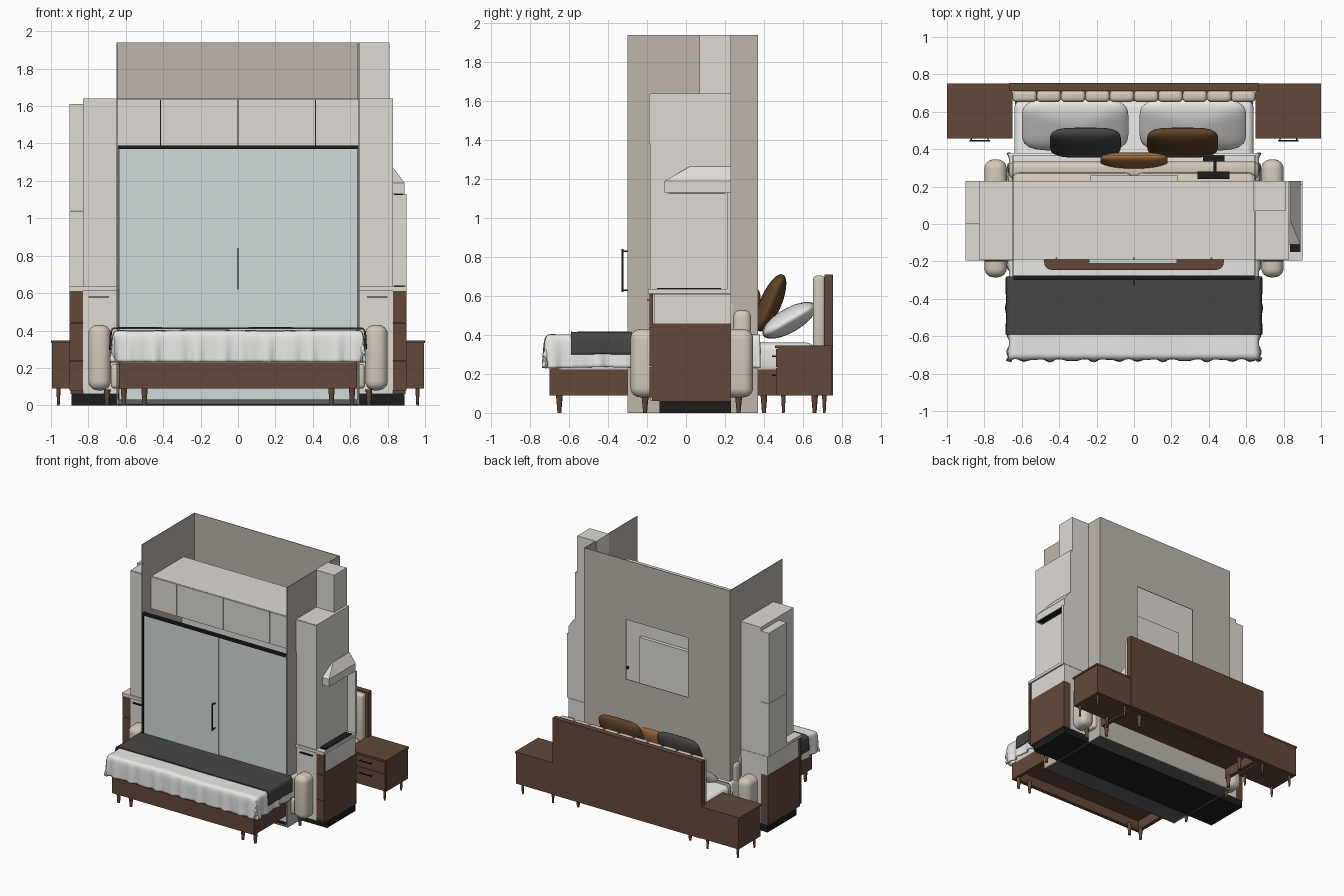
import bpy, bmesh, math
from mathutils import Matrix, Vector

if "Cube" in bpy.data.objects:
    bpy.data.objects.remove(bpy.data.objects["Cube"])

def mat(name, r, g, b):
    m = bpy.data.materials.new(name)
    m.diffuse_color = tuple((c / 255) ** 2.2 for c in (r, g, b)) + (1,)
    m.use_nodes = True
    m.node_tree.nodes["Principled BSDF"].inputs["Base Color"].default_value = m.diffuse_color
    return m

WOOD = mat("walnut", 98, 74, 61); CAB = mat("cabinet_paint", 222, 218, 212)
WALL = mat("wall_paint", 188, 181, 171); GLASS = mat("frosted_glass", 208, 217, 217)
BLACK = mat("black_metal", 34, 34, 34); SOFA = mat("sofa_fabric", 208, 199, 185)
WHITE = mat("bedding", 232, 231, 228); DARK = mat("dark_throw", 74, 72, 71)
TAN = mat("tan_leather", 160, 108, 66); BROWN = mat("brown_fabric", 98, 70, 44)
GREY = mat("tray_grey", 95, 95, 95)

def finish(name, bm, m, smooth=False):
    bmesh.ops.recalc_face_normals(bm, faces=bm.faces)
    me = bpy.data.meshes.new(name)
    bm.to_mesh(me); bm.free()
    ob = bpy.data.objects.new(name, me)
    bpy.context.collection.objects.link(ob)
    me.materials.append(m)
    if smooth:
        bpy.context.view_layer.objects.active = ob
        ob.select_set(True)
        bpy.ops.object.shade_smooth_by_angle(angle=math.radians(50))
        ob.select_set(False)
    return ob

def box(name, m, x0, x1, y0, y1, z0, z1, r=0.0, seg=4):
    bm = bmesh.new()
    bmesh.ops.create_cube(bm, size=1)
    for v in bm.verts:
        v.co = (x0 + (v.co.x + .5) * (x1 - x0), y0 + (v.co.y + .5) * (y1 - y0), z0 + (v.co.z + .5) * (z1 - z0))
    if r:
        bmesh.ops.bevel(bm, geom=bm.edges[:], offset=r, segments=seg, profile=.5, affect='EDGES')
    return finish(name, bm, m, bool(r))

def pair(name, m, x0, x1, *rest, **kw):
    box("right_" + name, m, x0, x1, *rest, **kw)
    box("left_" + name, m, -x1, -x0, *rest, **kw)

def leg(name, x, y, h, r=.014):
    bm = bmesh.new()
    bmesh.ops.create_cone(bm, cap_ends=True, segments=12, radius1=r * .55, radius2=r, depth=h,
                          matrix=Matrix.Translation((x, y, h / 2)))
    finish(name, bm, WOOD, True)

def pillow(name, m, c, hx, hy, t, tilt):
    bm = bmesh.new()
    bmesh.ops.create_uvsphere(bm, u_segments=48, v_segments=20, radius=1)
    rot = Matrix.Rotation(math.radians(tilt), 3, 'X')
    for v in bm.verts:
        x, y, z = v.co
        rho = math.hypot(x, y)
        if rho > 1e-5:
            k = (abs(x / rho) ** 5 + abs(y / rho) ** 5) ** -.2
            x, y = x * k, y * k
        v.co = rot @ Vector((x * hx, y * hy, z * t)) + Vector(c)
    finish(name, bm, m, True)

def cloth(name, m, hw, y0, y1, top, drop, foot, amp, thick):
    # draped sheet: flat top, wavy overhang at both sides and (optionally) the foot
    bm = bmesh.new()
    nx, ny = 110, 80
    ya = y0 - (drop if foot else 0)
    g = []
    for j in range(ny + 1):
        for i in range(nx + 1):
            u = -(hw + drop) + 2 * (hw + drop) * i / nx
            w = ya + (y1 - ya) * j / ny
            ox, oy = max(0, abs(u) - hw), max(0, y0 - w)
            out = lambda o, t: .022 * (1 - math.exp(-o / .022)) + amp * (o / drop) * (
                math.sin(t * 52) + .6 * math.sin(t * 83 + 1))
            x = math.copysign(min(abs(u), hw) + (out(ox, w) if ox else 0), u)
            y = max(w, y0) - (out(oy, u) if oy else 0)
            o = max(ox, oy)
            z = top - max(0, o - .022 * (1 - math.exp(-o / .022))) + .003 * math.sin(u * 9) * math.sin(w * 11)
            g.append(bm.verts.new((x, y, z)))
    n = nx + 1
    for j in range(ny):
        for i in range(nx):
            bm.faces.new((g[j*n+i], g[j*n+i+1], g[(j+1)*n+i+1], g[(j+1)*n+i]))
    ob = finish(name, bm, m, True)
    s = ob.modifiers.new("thickness", 'SOLIDIFY'); s.thickness = thick; s.offset = 0

# Room shell: thin side walls, back wall with a window opening
pair("side_wall", WALL, .645, .65, -.30, .37, 0, 1.94)
for nm, x0, x1, z0, z1 in (("lower", -.65, .65, 0, .98), ("upper", -.65, .65, 1.46, 1.94),
                           ("west", -.65, -.276, .98, 1.46), ("east", .276, .65, .98, 1.46)):
    box("back_wall_" + nm, WALL, x0, x1, .365, .37, z0, z1)
box("shower_tray", GREY, -.65, .65, -.30, .37, .004, .03)

# Sliding glass front
box("glass_panel_left", GLASS, -.635, .03, -.29, -.285, .03, 1.375)
box("glass_panel_right", GLASS, .02, .64, -.283, -.278, .03, 1.375)
box("glass_top_rail", BLACK, -.65, .645, -.30, -.275, 1.37, 1.39)
box("glass_bottom_rail", BLACK, -.65, .645, -.30, -.275, .02, .032)
pair("glass_side_rail", BLACK, .638, .648, -.30, -.28, .03, 1.38)
box("glass_handle", BLACK, -.004, .004, -.33, -.322, .62, .84)
for z in (.63, .83):
    box("glass_handle_post", BLACK, -.003, .003, -.325, -.288, z - .004, z + .004)

# Shower mixer
box("mixer_shelf", BLACK, .34, .51, .24, .28, 1.0, 1.015)
box("mixer_arm", BLACK, .425, .44, .28, .345, 1.0, 1.015)
box("mixer_body", BLACK, .37, .485, .335, .365, .985, 1.03)

# Upper cabinets with four doors
box("upper_cabinet", CAB, -.83, .83, -.18, .23, 1.38, 1.64)
for i in range(4):
    x = -.83 + .415 * i
    box("upper_door", CAB, x + .002, x + .413, -.19, -.178, 1.382, 1.638)
box("upper_shadow_gap", BLACK, -.828, .828, -.183, -.18, 1.382, 1.636)
box("backsplash", CAB, -.83, .83, .21, .23, .62, 1.38)
box("back_panel", CAB, -.235, .235, .23, .26, .85, 1.286)
box("front_panel", GLASS, -.24, .23, -.21, -.19, .85, 1.286)
box("chimney_box", CAB, .64, .81, .07, .23, 1.64, 1.94)

# Tall columns, counters, base units
pair("tall_column", CAB, .65, .83, -.185, .23, .63, 1.64)
pair("base_unit", CAB, .65, .83, -.185, .23, .06, .61)
pair("base_handle", BLACK, .69, .80, -.20, -.185, .576, .583)
pair("base_side", WOOD, .83, .895, -.175, .23, .06, .46)
pair("base_side_top", CAB, .83, .89, -.165, .23, .46, .61)
for z0, z1 in ((.08, .236), (.24, .44), (.444, .61)):
    pair("drawer_front", WOOD, .83, .90, -.187, -.17, z0, z1)
pair("counter", CAB, .65, .90, -.195, .23, .612, .635)
box("plinth", BLACK, -.89, .89, -.135, .23, 0, .06)

# Left side cupboard, right side hood and hob
box("left_cupboard_upper", CAB, -.90, -.83, .0, .23, 1.042, 1.61)
box("left_cupboard_lower", CAB, -.90, -.83, .0, .23, .635, 1.038)
box("hob", BLACK, .835, .89, -.15, .18, .634, .642)
box("hob_splash", CAB, .83, .90, .21, .23, .635, 1.13)
bm = bmesh.new()
rings = []
for x0, x1, y0, z in ((.83, .89, -.11, 1.13), (.83, .89, -.11, 1.19), (.83, .835, .02, 1.265)):
    rings.append([bm.verts.new(p) for p in ((x0, y0, z), (x1, y0, z), (x1, .23, z), (x0, .23, z))])
for a, b in zip(rings, rings[1:]):
    for i in range(4):
        bm.faces.new((a[i], a[(i+1) % 4], b[(i+1) % 4], b[i]))
bm.faces.new(rings[0]); bm.faces.new(rings[-1])
finish("range_hood", bm, CAB)
box("hood_filter", BLACK, .835, .885, -.09, .2, 1.125, 1.13)

# Sofa
pair("sofa_arm", SOFA, .68, .80, -.285, .345, .08, .43, r=.05, seg=6)
box("sofa_base", SOFA, -.68, .68, -.25, .33, .09, .22, r=.02)
box("sofa_back", SOFA, -.67, .67, .24, .335, .09, .53, r=.035)
pair("sofa_back_cushion", SOFA, .004, .655, .17, .275, .28, .585, r=.045)
for sx in (-1, 1):
    for y in (-.21, .27):
        leg("sofa_leg", .70 * sx, y, .085, .018)

# Low table with rounded corners
bm = bmesh.new()
bmesh.ops.create_cube(bm, size=1)
for v in bm.verts:
    v.co = (v.co.x * .96, v.co.y * .49, .418 + v.co.z * .03)
vert_edges = [e for e in bm.edges if abs(e.verts[0].co.z - e.verts[1].co.z) > .01]
bmesh.ops.bevel(bm, geom=vert_edges, offset=.04, segments=6, profile=.5, affect='EDGES')
finish("table_top", bm, WOOD, True)

# Bed frame, headboard, legs
pair("bed_rail", WOOD, .605, .635, -.70, .72, .09, .23)
box("bed_foot_rail", WOOD, -.605, .605, -.70, -.67, .09, .23)
box("bed_base", WOOD, -.605, .605, -.67, .71, .17, .20)
box("headboard", WOOD, -.665, .665, .71, .755, .09, .71)
for i in range(10):
    x = -.65 + .13 * i
    box("headboard_channel", SOFA, x, x + .13, .652, .715, .30, .705, r=.022)
for sx in (-1, 1):
    for x, y in ((.61, -.65), (.50, -.65), (.61, .40), (.50, .66)):
        leg("bed_leg", x * sx, y, .10, .018)

# Nightstands
pair("nightstand_body", WOOD, .65, .995, .47, .75, .09, .333)
pair("nightstand_top", WOOD, .65, 1.0, .458, .752, .333, .347)
for z0, z1 in ((.095, .23), (.236, .328)):
    pair("nightstand_drawer", WOOD, .665, .99, .462, .472, z0, z1)
    pair("nightstand_handle", BLACK, .77, .88, .442, .448, z1 - .04, z1 - .034)
    for hx in (.78, .87):
        pair("nightstand_handle_post", BLACK, hx - .003, hx + .003, .445, .464, z1 - .04, z1 - .034)
for sx in (-1, 1):
    for x in (.69, .96):
        for y in (.50, .71):
            leg("nightstand_leg", x * sx, y, .095, .012)

# Bedding
box("mattress", WHITE, -.64, .64, -.68, .66, .20, .36, r=.04)
cloth("duvet", WHITE, .645, -.70, .38, .395, .185, True, .008, .012)
cloth("throw", DARK, .66, -.59, -.28, .412, .135, False, .002, .008)
for sx, nm, m in ((-1, "left", DARK), (1, "right", BROWN)):
    pillow(nm + "_pillow", WHITE, (.315 * sx, .53, .475), .285, .155, .062, 30)
    pillow(nm + "_cushion", m, (.26 * sx, .435, .565), .19, .158, .055, 67)
pillow("lumbar_cushion", TAN, (0, .338, .54), .18, .10, .038, 75)
